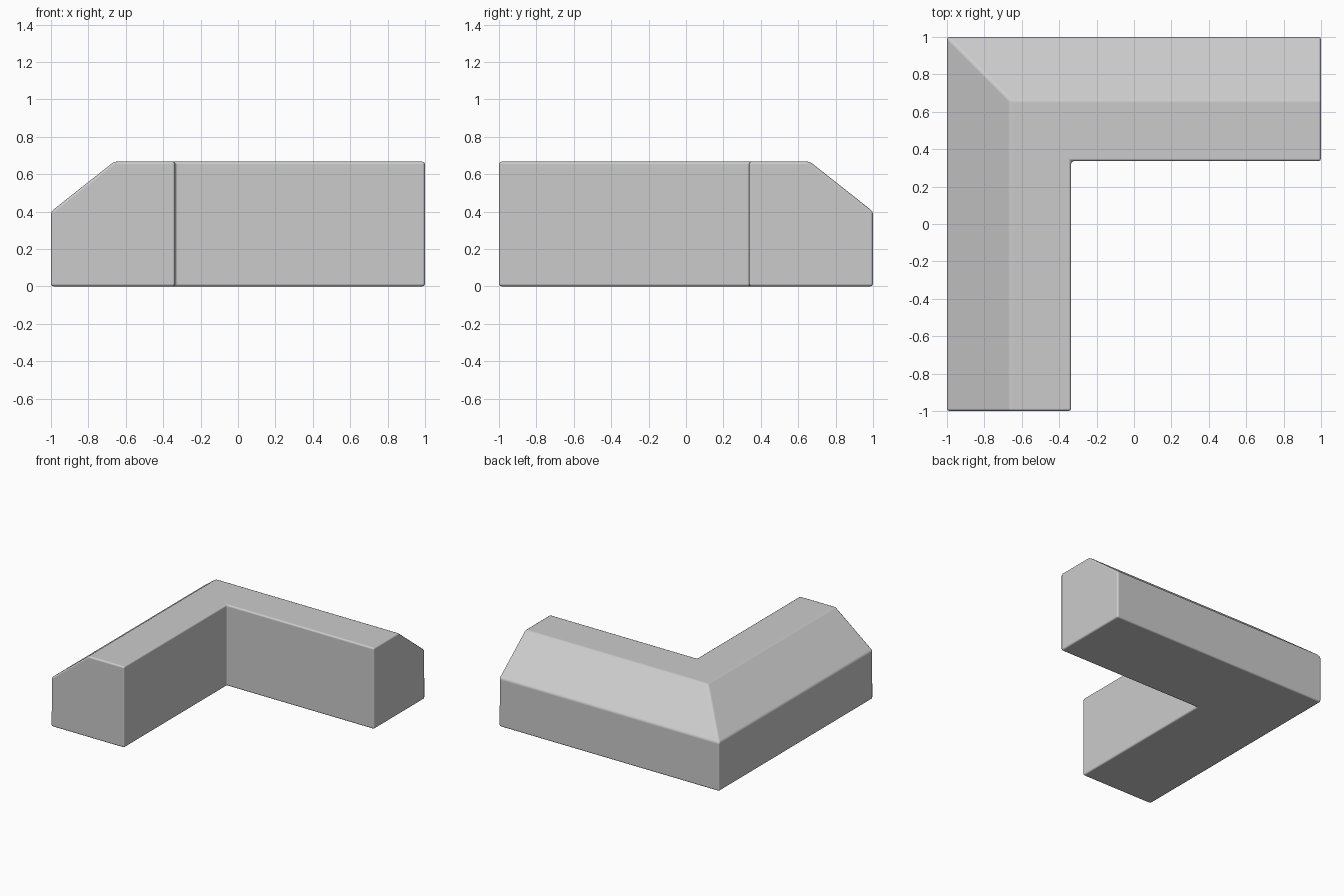
import bpy, bmesh, math

if "Cube" in bpy.data.objects:
    bpy.data.objects.remove(bpy.data.objects["Cube"])

# Cross-section: (distance inward from the outer wall, height)
profile = [(0, 0), (0, 0.4), (0.338, 0.667), (0.664, 0.667), (0.664, 0)]

# Sweep the section round the mitred corner: right end, corner, front end
bm = bmesh.new()
rings = [[bm.verts.new(f(d, z)) for d, z in profile] for f in (
    lambda d, z: (1, 1 - d, z),
    lambda d, z: (-1 + d, 1 - d, z),
    lambda d, z: (-1 + d, -1, z))]
n = len(profile)
for a, b in zip(rings, rings[1:]):
    for i in range(n):
        j = (i + 1) % n
        bm.faces.new((a[i], a[j], b[j], b[i]))
bm.faces.new(rings[0])
bm.faces.new(rings[-1])
bmesh.ops.recalc_face_normals(bm, faces=bm.faces)

mesh = bpy.data.meshes.new("corner_wall")
bm.to_mesh(mesh)
bm.free()
wall = bpy.data.objects.new("corner_wall", mesh)
bpy.context.collection.objects.link(wall)

# Softened edges
bevel = wall.modifiers.new("soft_edges", 'BEVEL')
bevel.width = 0.014
bevel.segments = 2
bevel.limit_method = 'ANGLE'
bevel.angle_limit = math.radians(20)
bevel.harden_normals = True
for p in mesh.polygons:
    p.use_smooth = True
